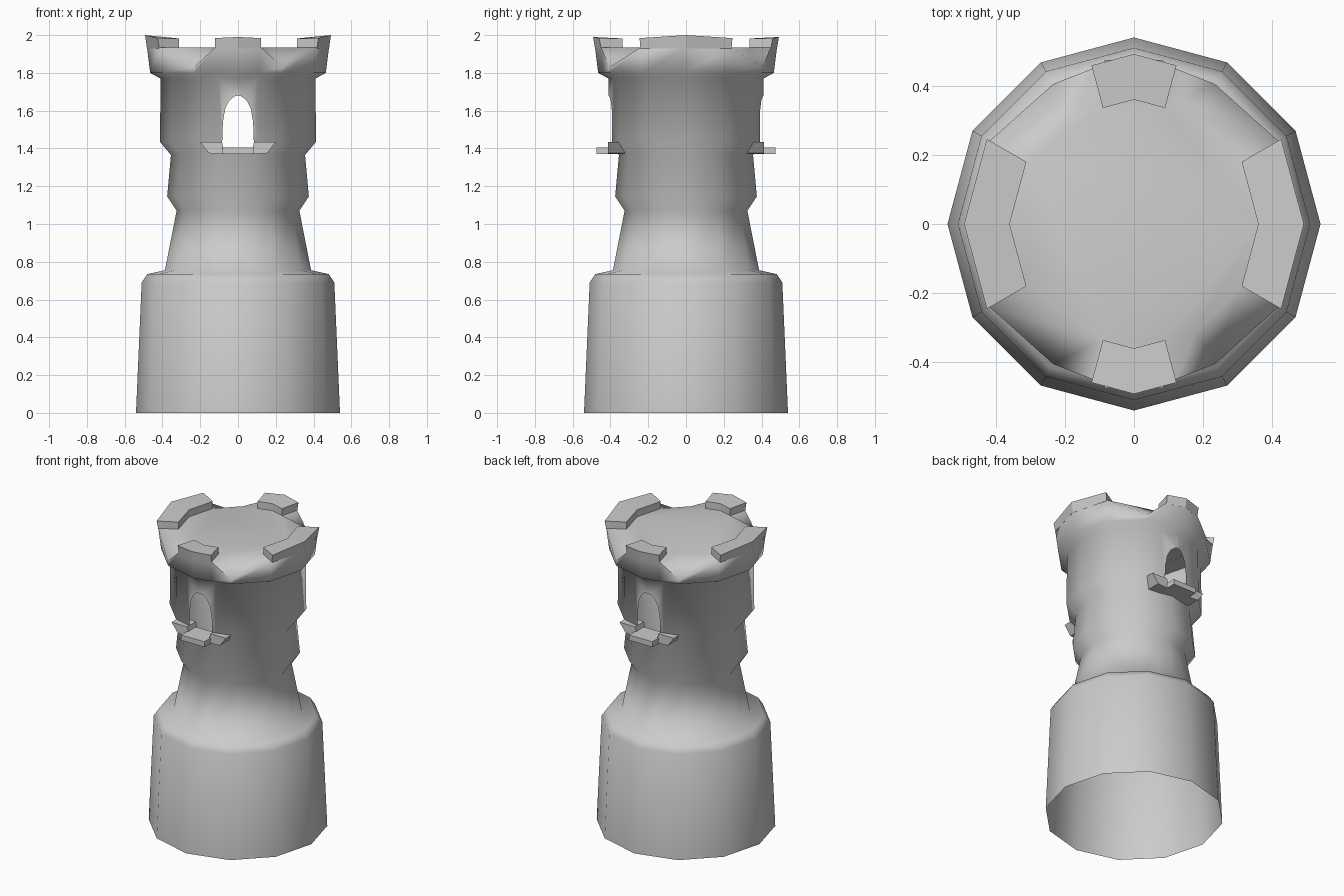
import bpy, bmesh
from math import radians, cos, sin

cube = bpy.data.objects.get("Cube")
if cube:
    bpy.data.objects.remove(cube, do_unlink=True)

stone = bpy.data.materials.new("grey_stone")
stone.use_nodes = True
GREY = (0.6, 0.6, 0.6, 1)
stone.diffuse_color = GREY
stone.node_tree.nodes["Principled BSDF"].inputs["Base Color"].default_value = GREY


def make_object(name, bm):
    bmesh.ops.recalc_face_normals(bm, faces=bm.faces)
    mesh = bpy.data.meshes.new(name)
    bm.to_mesh(mesh)
    bm.free()
    mesh.materials.append(stone)
    obj = bpy.data.objects.new(name, mesh)
    bpy.context.collection.objects.link(obj)
    return obj


def polar(a, r, z):
    # Twelve-sided plan: points between corners lie on the chord
    if a % 30:
        r *= cos(radians(15))
    return (r * cos(radians(a)), r * sin(radians(a)), z)


def loft(bm, rings, closed=True, caps=True):
    rows = [[bm.verts.new(p) for p in ring] for ring in rings]
    n = len(rows[0])
    for low, high in zip(rows, rows[1:]):
        for i in range(n if closed else n - 1):
            j = (i + 1) % n
            bm.faces.new((low[i], low[j], high[j], high[i]))
    if caps:
        bm.faces.new(rows[0][::-1])
        bm.faces.new(rows[-1])
    return rows


def prism(name, outline, y0, y1):
    bm = bmesh.new()
    loft(bm, [[(x, y, z) for x, z in outline] for y in (y0, y1)])
    return make_object(name, bm)


# Tower shell, turned around a stepped profile
profile = [(0.54, 0), (0.51, 0.69), (0.48, 0.735), (0.387, 0.755), (0.325, 1.07),
           (0.375, 1.145), (0.355, 1.365), (0.413, 1.435), (0.41, 1.77), (0.465, 1.8)]
angles = sorted(list(range(0, 360, 30)) + [75, 105, 255, 285])
gaps = (60, 120, 240, 300)
rings = [[polar(a, r, z) for a in angles] for r, z in profile]
rings.append([polar(a, 0.468, 1.83) if a in gaps else polar(a, 0.482, 1.935) for a in angles])
rings.append([polar(a, 0.36, 1.935) for a in angles])
bm = bmesh.new()
loft(bm, rings)
tower = make_object("tower_shell", bm)

# Arched window opening through front and back
half = [(0.085, 1.4), (0.08, 1.54), (0.068, 1.61), (0.045, 1.655), (0.02, 1.675)]
arch = half + [(0, 1.68)] + [(-x, z) for x, z in reversed(half)]
cutter = prism("window_cutter", arch, -0.7, 0.7)
cutter.hide_render = True
cut = tower.modifiers.new("windows", "BOOLEAN")
cut.operation = "DIFFERENCE"
cut.solver = "EXACT"
cut.object = cutter
bpy.context.view_layer.objects.active = tower
bpy.ops.object.modifier_apply(modifier="windows")
bpy.data.objects.remove(cutter, do_unlink=True)

# Open the underside and remove the tunnel, leaving a hollow shell
bm = bmesh.new()
bm.from_mesh(tower.data)
inner = [f for f in bm.faces if f.calc_center_median().z < 0.01
         or (abs(f.normal.y) < 0.01 and all(abs(v.co.x) < 0.09 for v in f.verts))]
bmesh.ops.delete(bm, geom=inner, context="FACES")
bm.to_mesh(tower.data)
bm.free()
bpy.ops.object.select_all(action="DESELECT")
tower.select_set(True)
bpy.ops.object.shade_smooth_by_angle(angle=radians(75))

# Battlement blocks: wide on the sides, narrow at front and back
for name, mid, spread in (("left", 0, 30), ("back", 90, 15), ("right", 180, 30), ("front", 270, 15)):
    bm = bmesh.new()
    sections = []
    for a in (mid - spread, mid, mid + spread):
        top = 2.0 if a == mid and spread == 30 else 1.99 if a == mid else 1.984
        sections.append([polar(a, 0.36, 1.93), polar(a, 0.482, 1.93),
                         polar(a, 0.492, top), polar(a, 0.36, 1.982)])
    loft(bm, sections)
    make_object(name + "_battlement", bm)

# Window ledges: a projecting slab with a tapered wing on each side
slab = [(-0.085, 1.37), (0.085, 1.37), (0.085, 1.405), (-0.085, 1.405)]
for name, side in (("front", -1), ("back", 1)):
    prism(name + "_window_slab", slab, side * 0.33, side * 0.475)
    for wing, s in (("left", 1), ("right", -1)):
        outline = [(s * x, z) for x, z in ((0.07, 1.37), (0.155, 1.375), (0.2, 1.435), (0.085, 1.435))]
        prism(f"{name}_{wing}_ledge_wing", outline, side * 0.32, side * 0.412)
